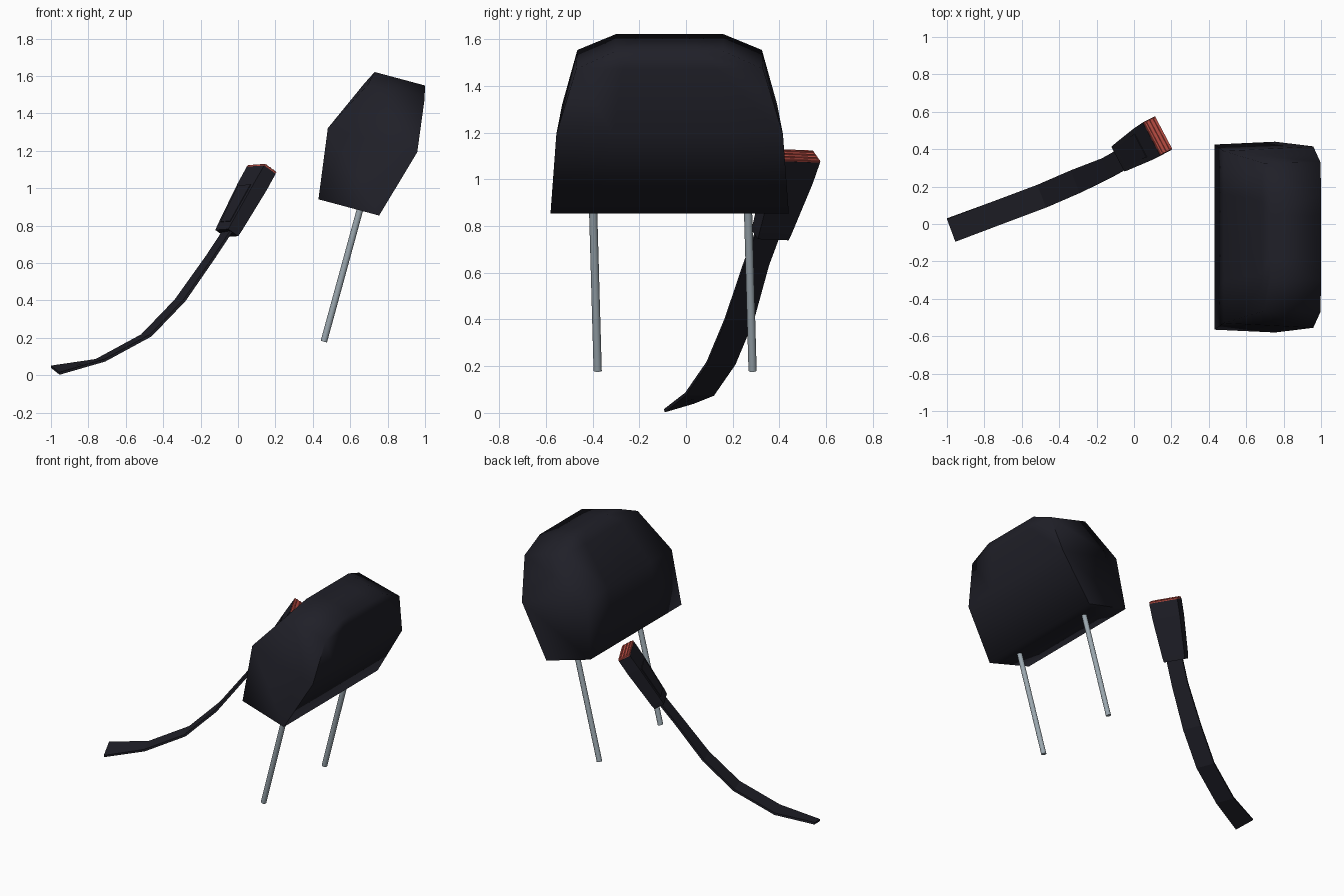
import bpy, bmesh, math
from mathutils import Vector

if "Cube" in bpy.data.objects:
    bpy.data.objects.remove(bpy.data.objects["Cube"])


def material(name, rgb):
    m = bpy.data.materials.new(name)
    m.diffuse_color = (*rgb, 1)
    m.use_nodes = True
    m.node_tree.nodes["Principled BSDF"].inputs["Base Color"].default_value = m.diffuse_color
    return m


FABRIC = material("dark_fabric", (0.014, 0.014, 0.021))
STEEL = material("brushed_steel", (0.33, 0.39, 0.43))
RED = material("button_red", (0.56, 0.085, 0.065))


def finish(name, bm, mat, angle=None):
    bmesh.ops.recalc_face_normals(bm, faces=bm.faces)
    me = bpy.data.meshes.new(name)
    bm.to_mesh(me)
    bm.free()
    me.materials.append(mat)
    ob = bpy.data.objects.new(name, me)
    bpy.context.collection.objects.link(ob)
    if angle:
        bpy.ops.object.select_all(action='DESELECT')
        bpy.context.view_layer.objects.active = ob
        ob.select_set(True)
        bpy.ops.object.shade_smooth_by_angle(angle=math.radians(angle))
    return ob


def loft(name, rings, mat, angle=None):
    """Skin a list of equal closed rings and cap both ends."""
    bm = bmesh.new()
    vs = [[bm.verts.new(p) for p in r] for r in rings]
    n = len(rings[0])
    for a, b in zip(vs, vs[1:]):
        for i in range(n):
            j = (i + 1) % n
            bm.faces.new((a[i], a[j], b[j], b[i]))
    bm.faces.new(vs[0])
    bm.faces.new(vs[-1])
    return finish(name, bm, mat, angle)


# Headrest cushion: rows along its 15 degree tilted axis
TILT = math.radians(15)
U = Vector((math.cos(TILT), 0, -math.sin(TILT)))
V = Vector((math.sin(TILT), 0, math.cos(TILT)))
MID = Vector((0, -0.07, 0))
# height along axis, near u, far u, near half width, far half width
rows = [(1.02, .172, .508, .495, .51), (1.40, .122, .617, .46, .485),
        (1.68, .268, .582, .395, .40), (1.755, .286, .565, .23, .23)]
rings = []
for v, u0, u1, w0, w1 in rows:
    ring = [MID + U * u0 + V * v + Vector((0, w0 * k, 0)) for k in (-1, -.5, 0, .5, 1)]
    ring += [MID + U * u1 + V * v + Vector((0, w1 * k, 0)) for k in (1, .5, 0, -.5, -1)]
    rings.append(ring)
# fuller middle on the shoulder row keeps the side profile straight
for i in (1, 2, 3):
    rings[2][i] -= U * 0.02
loft("headrest_cushion", rings, FABRIC, 88)


# Headrest posts
def post(name, y):
    a, b = Vector((.459, y, .18)), Vector((.70, y - .025, 1.06))
    d = (b - a).normalized()
    s = d.cross(Vector((0, 1, 0))).normalized()
    t = d.cross(s)
    ring = [s * .0175 * math.cos(i * math.pi / 6) + t * .0175 * math.sin(i * math.pi / 6)
            for i in range(12)]
    loft(name, [[a + p for p in ring], [b + p for p in ring]], STEEL, 40)


post("left_post", -.378)
post("right_post", .285)

# Belt strap: flat webbing following a curved path
W = Vector((.447, -.894, 0))
path = [Vector(p) for p in ((-.977, -.032, .027), (-.735, .058, .08), (-.49, .15, .213),
                            (-.31, .228, .40), (-.145, .30, .635), (-.03, .365, .81))]
rings = []
for i, p in enumerate(path):
    tan = (path[min(i + 1, 5)] - path[max(i - 1, 0)]).normalized()
    w = (W - tan * W.dot(tan)).normalized()
    w = Vector((.36, -.92, 0)) if i else Vector((.34, -.92, -.27))
    n = w.cross(tan).normalized() * .007
    w = w * (.066 if i < 4 else .058)
    rings.append([p + w + n, p - w + n, p - w - n, p + w - n])
loft("belt_strap", rings, FABRIC)

# Buckle body: tapered box at the strap end
base, top = Vector((-.06, .36, .76)), Vector((.128, .472, 1.103))
L = (top - base).normalized()
W = (W - L * W.dot(L)).normalized()
N = W.cross(L).normalized()
if N.z < 0:
    N = -N


def section(t, w, d, off=0.0):
    c = base.lerp(top, t) + N * off
    return [c + W * w * a + N * d * b for a, b in ((1, 1), (-1, 1), (-1, -1), (1, -1))]


loft("buckle_body", [section(0, .074, .035), section(.08, .078, .037),
                     section(.72, .097, .042), section(.98, .1, .041)], FABRIC)
loft("buckle_cover", [section(.12, .055, .003, .038), section(.68, .07, .003, .043)], FABRIC)

# Red release button, ribbed across the end
loft("release_button", [section(.93, .097, .038), section(1.0, .099, .041),
                        section(1.008, .096, .039)], RED)
for k in (-.024, 0, .024):
    loft("button_rib", [section(1.0, .094, .005, k), section(1.018, .092, .003, k)], RED)
